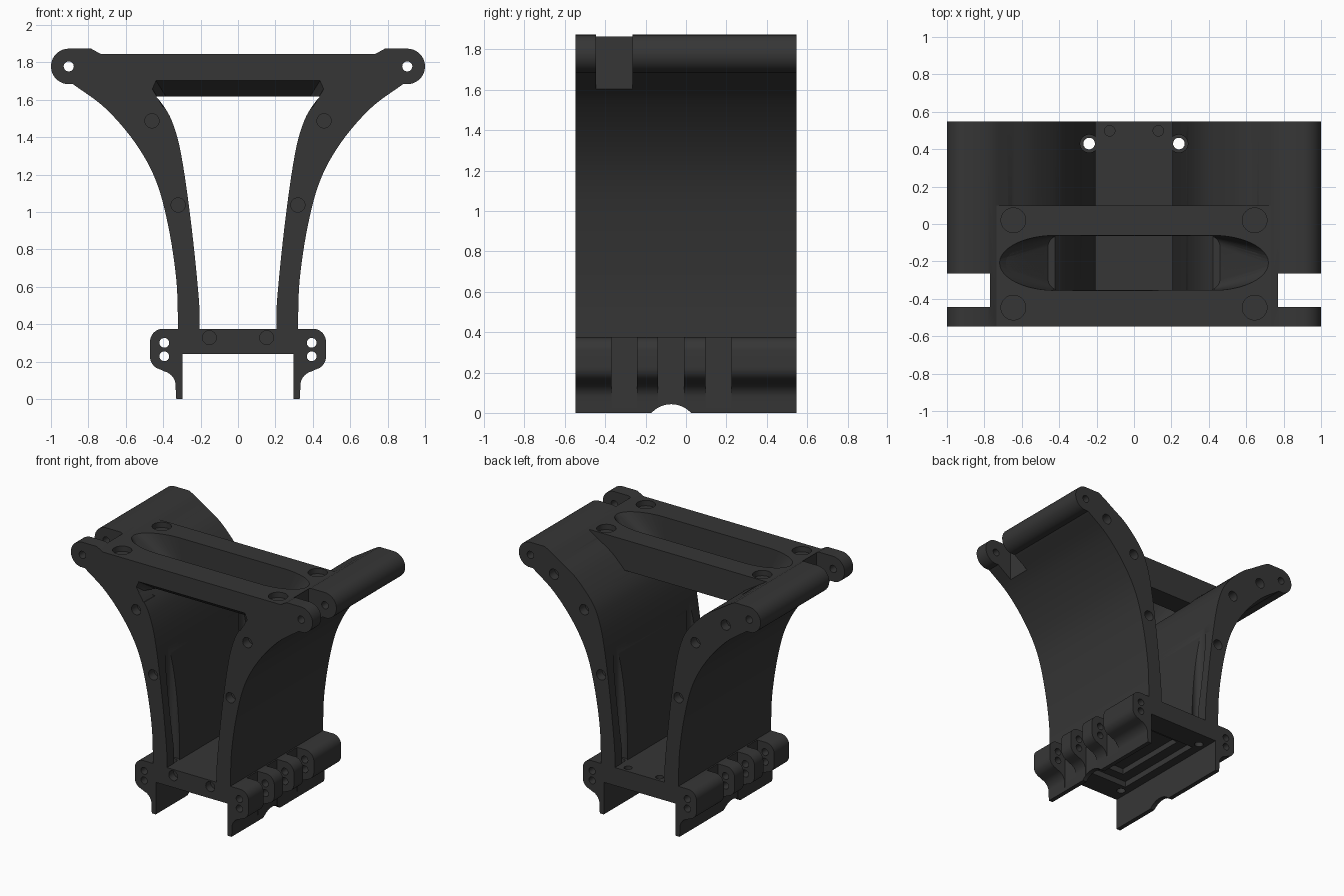
import bpy, bmesh, math
from mathutils import Vector, Matrix

default = bpy.data.objects.get("Cube")
if default:
    bpy.data.objects.remove(default, do_unlink=True)

charcoal = bpy.data.materials.new("charcoal")
charcoal.use_nodes = True
COLOR = (0.037, 0.037, 0.037, 1)
charcoal.diffuse_color = COLOR
charcoal.node_tree.nodes["Principled BSDF"].inputs["Base Color"].default_value = COLOR

HALF = 0.547      # half depth of the extrusion
FLOOR = 0.375     # top of the base
DECK = 1.845      # top of the top plate


def finish(name, bm):
    bmesh.ops.recalc_face_normals(bm, faces=bm.faces)
    mesh = bpy.data.meshes.new(name)
    bm.to_mesh(mesh)
    bm.free()
    mesh.materials.append(charcoal)
    obj = bpy.data.objects.new(name, mesh)
    bpy.context.collection.objects.link(obj)
    return obj


def extrude(name, points, side=1):
    """Front profile of (x, z) points pulled through the full depth."""
    bm = bmesh.new()
    face = bm.faces.new([bm.verts.new((side * x, -HALF, z)) for x, z in points])
    ext = bmesh.ops.extrude_face_region(bm, geom=[face])
    moved = [v for v in ext["geom"] if isinstance(v, bmesh.types.BMVert)]
    bmesh.ops.translate(bm, verts=moved, vec=(0, 2 * HALF, 0))
    return finish(name, bm)


def box(name, x, y, z):
    bm = bmesh.new()
    bmesh.ops.create_cube(bm, size=1)
    for v in bm.verts:
        v.co = [lo + (c + 0.5) * (hi - lo) for c, (lo, hi) in zip(v.co, (x, y, z))]
    return finish(name, bm)


def rod(start, end, radius, segments=32):
    a, b = Vector(start), Vector(end)
    turn = (b - a).to_track_quat("Z", "Y").to_matrix().to_4x4()
    bm = bmesh.new()
    bmesh.ops.create_cone(bm, cap_ends=True, segments=segments, radius1=radius, radius2=radius,
                          depth=(b - a).length, matrix=Matrix.Translation((a + b) / 2) @ turn)
    return finish("cutter", bm)


def hull(points):
    bm = bmesh.new()
    for p in points:
        bm.verts.new(p)
    result = bmesh.ops.convex_hull(bm, input=bm.verts)
    bmesh.ops.delete(bm, geom=[v for v in bm.verts if not v.link_faces], context="VERTS")
    return finish("cutter", bm)


def cut(obj, cutters):
    for cutter in cutters:
        mod = obj.modifiers.new("cut", "BOOLEAN")
        mod.operation, mod.solver, mod.object = "DIFFERENCE", "EXACT", cutter
    graph = bpy.context.evaluated_depsgraph_get()
    mesh = bpy.data.meshes.new_from_object(obj.evaluated_get(graph))
    obj.modifiers.clear()
    obj.data = mesh


def spline(pts, steps=6):
    """Smooth curve through the points."""
    p = [Vector(q) for q in pts]
    p = [2 * p[0] - p[1]] + p + [2 * p[-1] - p[-2]]
    out = []
    for a, b, c, d in zip(p, p[1:], p[2:], p[3:]):
        for i in range(steps):
            t = i / steps
            out.append(0.5 * (2 * b + (c - a) * t + (2 * a - 5 * b + 4 * c - d) * t ** 2
                              + (3 * b - a - 3 * c + d) * t ** 3))
    return [tuple(q) for q in out] + [tuple(pts[-1])]


def arc(cx, cz, r, start, end, n=10):
    angles = [math.radians(start + (end - start) * i / n) for i in range(n + 1)]
    return [(cx + r * math.cos(t), cz + r * math.sin(t)) for t in angles]


# Profiles
outer = spline([(0.32, FLOOR), (0.33, 0.64), (0.374, 0.93), (0.44, 1.17),
                (0.55, 1.37), (0.71, 1.555), (0.885, 1.685)])
inner = spline([(0.735, DECK), (0.65, 1.79), (0.53, 1.71), (0.40, 1.57), (0.337, 1.44),
                (0.294, 1.25), (0.246, 0.9), (0.209, 0.53), (0.205, FLOOR)])
wall_profile = outer + arc(0.905, 1.778, 0.095, -80, 90, 18) + [(0.785, 1.873)] + inner
clasp_profile = ([(0.297, 0), (0.33, 0), (0.333, 0.05)] + arc(0.413, 0.07, 0.08, 170, 105)
                 + arc(0.402, 0.225, 0.068, -75, 0) + arc(0.402, 0.307, 0.068, 0, 90)
                 + [(0.297, FLOOR)])

# Main parts
base = box("base", (-0.32, 0.32), (-HALF, HALF), (0.24, FLOOR))
plate = box("top_plate", (-0.735, 0.735), (-HALF, 0.1), (1.617, DECK))
walls = {s: extrude(n + "_side_wall", wall_profile, s) for s, n in ((1, "left"), (-1, "right"))}
clasps = {s: extrude(n + "_hinge_clasp", clasp_profile, s) for s, n in ((1, "left"), (-1, "right"))}

# Tapered slot through the plate: rounded ends above, squarer window below
slot_points = []
for i in range(48):
    t = 2 * math.pi * i / 48
    sx, sy = math.copysign(1, math.cos(t)), math.copysign(1, math.sin(t))
    ex, ey = abs(math.cos(t)), abs(math.sin(t))
    slot_points.append((sx * (0.42 + 0.3 * ex), -0.208 + sy * 0.147 * ey, DECK + 0.001))
    slot_points.append((sx * (0.40 + 0.06 * ex), -0.208 + sy * (0.085 + 0.06 * ey), 1.6))
slot = hull(slot_points)

# Chamfer at the top of the front opening
chamfer = hull([(s * x, y, z) for s in (1, -1) for x, y, z in (
    (0.44, -0.551, 1.705), (0.46, -0.551, 1.66), (0.4, -0.551, 1.56),
    (0.385, -0.42, 1.616), (0.395, -0.42, 1.56))])

base_cutters, plate_cutters, helpers = [], [slot, chamfer], [slot, chamfer]
for s in (1, -1):
    # Round recesses in the plate corners
    sockets = [rod((s * 0.645, y, DECK - 0.04), (s * 0.645, y, 1.9), 0.066)
               for y in (0.02, -0.447)]
    plate_cutters += sockets

    # Side wall: ear notch, pivot hole, pin sockets and screw channels
    wall_cutters = [
        box("cutter", sorted((s * 0.77, s * 1.1)), (-0.445, -0.265), (1.5, 2)),
        rod((s * 0.905, -1, 1.778), (s * 0.905, 1, 1.778), 0.027)]
    for x, z, ends in ((0.46, 1.487, (-1, 1)), (0.32, 1.037, (-1, 1)), (0.71, 1.685, (1,))):
        wall_cutters += [rod((s * x, e * 0.48, z), (s * x, e * 0.6, z), 0.038) for e in ends]
    wall_cutters += [rod((s * 0.24, y, 0.3), (s * 0.24, y, 1.45), 0.048) for y in (-0.43, 0.43)]
    cut(walls[s], wall_cutters + sockets + [slot, chamfer])

    # Hinge clasp: gaps between knuckles, pin holes, finger notch
    clasp_cutters = [box("cutter", sorted((s * 0.331, s * 0.6)), (y, y + 0.128), (-0.1, 0.5))
                     for y in (-0.37, -0.138, 0.097)]
    clasp_cutters += [rod((s * 0.394, -1, z), (s * 0.394, 1, z), 0.026) for z in (0.228, 0.3)]
    clasp_cutters.append(rod((s * 0.2, -0.073, -0.09), (s * 0.6, -0.073, -0.09), 0.133, 48))
    cut(clasps[s], clasp_cutters)

    # Base: screw holes, front sockets, rear sockets
    base_holes = [rod((s * 0.24, y, 0), (s * 0.24, y, 0.6), 0.031) for y in (-0.43, 0.43)]
    base_holes += [rod((s * 0.153, -0.6, 0.328), (s * 0.153, -0.49, 0.328), 0.037),
                   rod((s * 0.13, 0.498, 0.32), (s * 0.13, 0.498, 0.5), 0.028)]
    base_cutters += base_holes
    helpers += sockets + wall_cutters + clasp_cutters + base_holes

# Stepped recess under the base
recess = [box("cutter", (-0.23, 0.23), (-0.37, 0.37), (0.1, 0.285)),
          box("cutter", (-0.15, 0.15), (-0.3, 0.3), (0.1, 0.33))]
cut(base, base_cutters + recess)
cut(plate, plate_cutters)

for helper in helpers + recess:
    bpy.data.objects.remove(helper, do_unlink=True)

# Smooth curves, sharp edges
bpy.ops.object.select_all(action="DESELECT")
for obj in [base, plate, *walls.values(), *clasps.values()]:
    obj.select_set(True)
    bpy.context.view_layer.objects.active = obj
bpy.ops.object.shade_smooth_by_angle(angle=math.radians(30))
